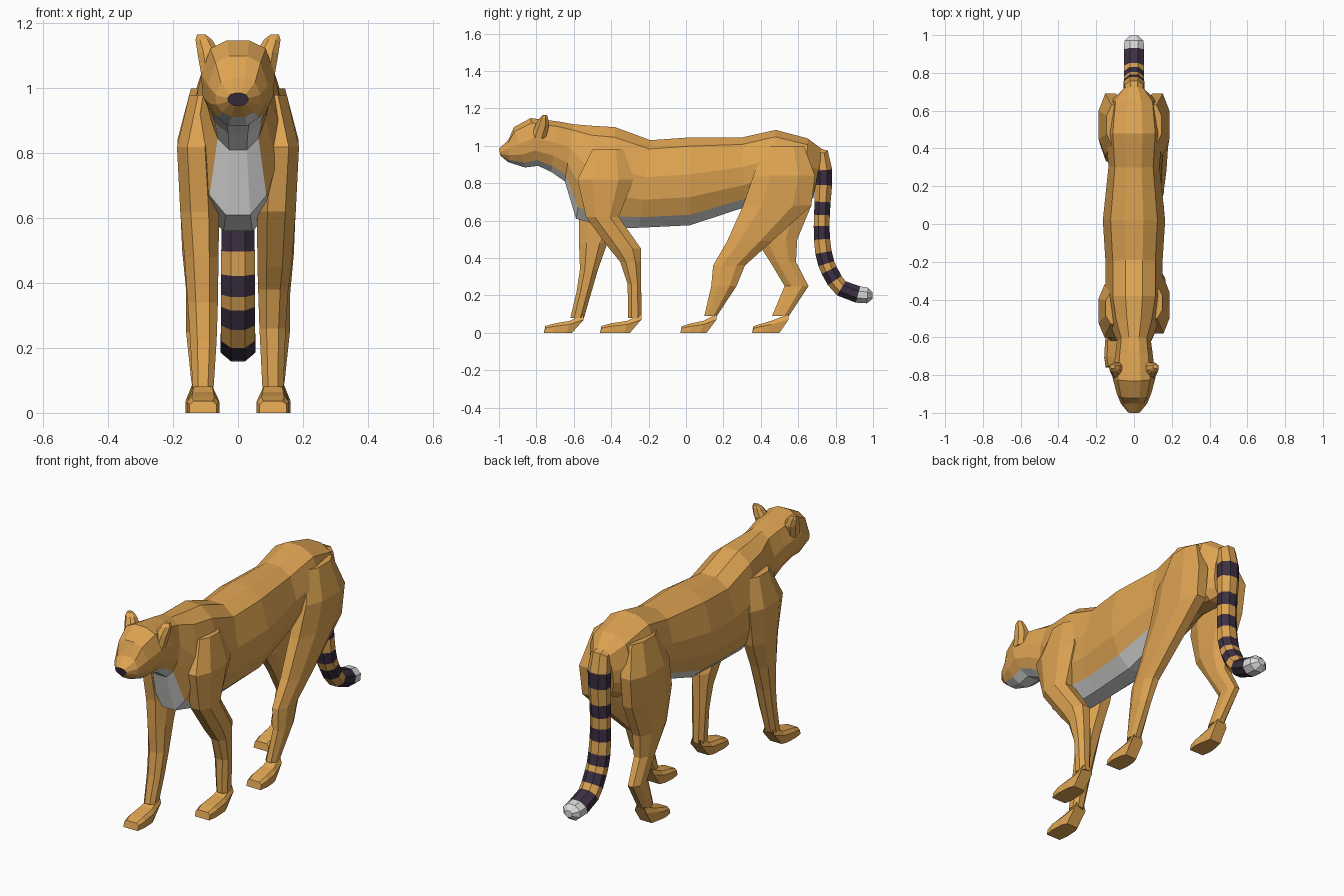
import bpy, bmesh, math
from mathutils import Vector

if "Cube" in bpy.data.objects:
    bpy.data.objects.remove(bpy.data.objects["Cube"])


def material(name, rgb):
    m = bpy.data.materials.new(name)
    m.diffuse_color = (*rgb, 1)
    m.use_nodes = True
    m.node_tree.nodes["Principled BSDF"].inputs["Base Color"].default_value = m.diffuse_color
    return m


TAN = material("golden fur", (0.73, 0.37, 0.085))
WHITE = material("pale fur", (0.72, 0.72, 0.71))
DARK = material("dark purple", (0.045, 0.028, 0.055))


def loft(name, rings, colour=lambda i, k: 0, caps=(0, 0)):
    """Skin a list of equal rings; colour(segment, side) gives the material index."""
    bm = bmesh.new()
    vs = [[bm.verts.new(p) for p in r] for r in rings]
    n = len(rings[0])
    for i in range(len(vs) - 1):
        for k in range(n):
            j = (k + 1) % n
            f = bm.faces.new((vs[i][k], vs[i][j], vs[i + 1][j], vs[i + 1][k]))
            f.material_index = colour(i, k)
    for ring, c in ((vs[0], caps[0]), (vs[-1], caps[1])):
        bm.faces.new(ring).material_index = c
    bmesh.ops.recalc_face_normals(bm, faces=bm.faces)
    me = bpy.data.meshes.new(name)
    bm.to_mesh(me)
    bm.free()
    for m in (TAN, WHITE, DARK):
        me.materials.append(m)
    ob = bpy.data.objects.new(name, me)
    bpy.context.collection.objects.link(ob)
    return ob


def octagon(a0, a1, b0, b1, c=0.27):
    """Rectangle with cut corners, as 2D points."""
    da, db = (a1 - a0) * c, (b1 - b0) * c
    return [(a0 + da, b0), (a1 - da, b0), (a1, b0 + db), (a1, b1 - db),
            (a1 - da, b1), (a0 + da, b1), (a0, b1 - db), (a0, b0 + db)]


# Head, neck and trunk: (top y, top z, bottom y, bottom z, half width)
sections = [
    (-1.0, .985, -.992, .947, .032), (-.95, 1.03, -.95, .912, .07),
    (-.92, 1.10, -.86, .884, .092), (-.83, 1.148, -.79, .893, .114),
    (-.68, 1.13, -.72, .86, .10), (-.60, 1.115, -.648, .81, .09),
    (-.50, 1.107, -.588, .61, .125), (-.38, 1.10, -.40, .56, .15),
    (-.19, 1.03, -.25, .562, .15), (.02, 1.045, .02, .575, .165),
    (.30, 1.045, .31, .67, .135), (.48, 1.085, .47, .72, .15),
    (.65, 1.04, .64, .70, .13), (.73, .98, .68, .72, .06)]
half = [(.3, 0), (.75, .1), (1, .42), (.95, .68), (.7, .88), (.3, 1)]
outline = half + [(-u, t) for u, t in reversed(half)]
rings = []
for yt, zt, yb, zb, w in sections:
    rings.append([(u * w, yt + (yb - yt) * t, zt + (zb - zt) * t) for u, t in outline])
# pale strip runs along the underside from chin to belly, dark nose tip at the front cap
loft("body", rings, lambda i, k: 1 if k in (4, 5, 6) and 1 <= i <= 9 else 0, (2, 0))

# Ears
for s, side in ((1, "right"), (-1, "left")):
    ear = []
    for z, x0, x1, y0, y1 in ((1.04, .05, .113, -.83, -.75), (1.11, .055, .125, -.805, -.732),
                              (1.15, .08, .131, -.782, -.738), (1.166, .10, .126, -.765, -.745)):
        ear.append([(s * x, y, z) for x, y in octagon(x0, x1, y0, y1)])
    loft(side + "_ear", ear)


# Legs: rows of (z, front y, back y), inner/outer x per row
front_x = [(.05, .15), (.07, .188), (.058, .178), (.06, .165), (.062, .155), (.066, .147), (.075, .14)]
hind_x = [(.05, .145), (.06, .187), (.06, .18), (.07, .172), (.08, .16), (.095, .16), (.082, .143)]


def leg(name, s, xs, rows, toe, heel):
    loft(name, [[(s * x, y, z) for x, y in octagon(x0, x1, y0, y1)]
                for (x0, x1), (z, y0, y1) in zip(xs, rows)])
    # paw: low wedge rising to the ankle
    xc, y0, y1 = (xs[-1][0] + xs[-1][1]) / 2, rows[-1][1], rows[-1][2]
    paw = []
    for ya, yb, zb, zt, w in ((toe, toe + .008, 0, .036, .042), (toe + .05, toe + .055, 0, .05, .05),
                              (y0 - .02, y0 - .005, 0, .064, .046),
                              (heel, y1 - .002, 0, .10, .034)):
        paw.append([(s * (xc - w), ya, zb), (s * (xc + w), ya, zb), (s * (xc + w), yb, zt * .7),
                    (s * (xc + w * .7), yb, zt), (s * (xc - w * .7), yb, zt), (s * (xc - w), yb, zt * .7)])
    loft(name + "_paw", paw)


leg("right_front_leg", 1, front_x,
    [(.98, -.50, -.33), (.82, -.58, -.28), (.62, -.535, -.36), (.45, -.41, -.24),
     (.38, -.352, -.24), (.26, -.312, -.24), (.08, -.31, -.237)], -.46, -.30)
leg("left_front_leg", -1, front_x,
    [(.98, -.53, -.36), (.82, -.60, -.32), (.62, -.573, -.36), (.48, -.572, -.42),
     (.34, -.567, -.47), (.22, -.585, -.505), (.08, -.618, -.545)], -.76, -.61)
leg("right_hind_leg", 1, hind_x,
    [(1.0, .42, .63), (.84, .36, .69), (.68, .305, .67), (.49, .22, .46),
     (.36, .145, .315), (.25, .135, .27), (.09, .098, .165)], -.03, .11)
leg("left_hind_leg", -1, hind_x,
    [(1.0, .42, .63), (.84, .36, .69), (.68, .33, .67), (.50, .37, .595),
     (.38, .45, .588), (.25, .527, .655), (.09, .46, .55)], .353, .50)

# Tail: banded tube along a path of (y, z, radius); the points are the band edges
path = [(.66, .97, .03), (.725, .95, .042), (.735, .87, .048), (.735, .79, .047), (.73, .70, .044),
        (.727, .63, .043), (.725, .57, .043), (.727, .50, .044), (.735, .43, .045),
        (.75, .37, .045), (.765, .335, .045), (.795, .28, .045), (.83, .238, .045),
        (.92, .205, .046), (.97, .20, .043), (.998, .20, .018)]
bands = [0, 0, 2, 0, 2, 0, 2, 0, 2, 0, 2, 0, 2, 1, 1]
tail = []
for i, (y, z, r) in enumerate(path):
    a, b = path[max(i - 1, 0)], path[min(i + 1, len(path) - 1)]
    d = Vector((0, b[0] - a[0], b[1] - a[1])).normalized()
    up = Vector((0, -d.z, d.y))
    ring = []
    for k in range(8):
        t = math.tau * (k + .5) / 8
        ring.append(Vector((math.cos(t) * r * 1.27, y, z)) + up * math.sin(t) * r * 1.06)
    tail.append(ring)
loft("tail", tail, lambda i, k: bands[i], (0, 1))
